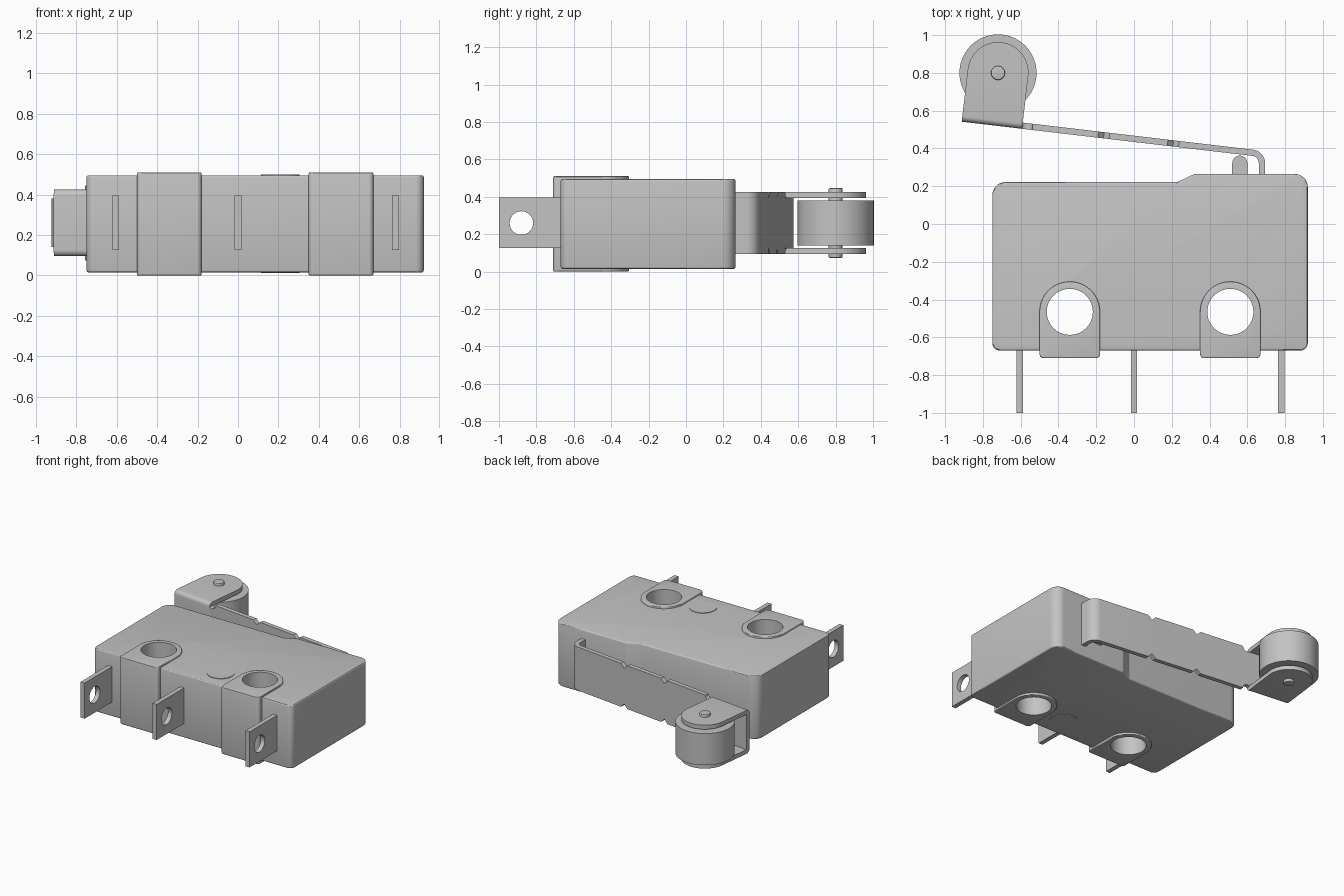
import bpy, bmesh, math
from math import sin, cos, radians, pi
from mathutils import Vector, Matrix

cube = bpy.data.objects.get("Cube")
if cube:
    bpy.data.objects.remove(cube, do_unlink=True)

grey = bpy.data.materials.new("plain_grey")
grey.use_nodes = True
COLOUR = (0.55, 0.55, 0.55, 1)
grey.diffuse_color = COLOUR
grey.node_tree.nodes["Principled BSDF"].inputs["Base Color"].default_value = COLOUR

MID = 0.255          # middle height of the whole switch
parts = []


def rounded(corners, steps=10):
    """Outline from (x, y, radius) corners, each filleted."""
    out, n = [], len(corners)
    for i, (x, y, r) in enumerate(corners):
        p = Vector((x, y, 0))
        if r == 0:
            out.append((x, y))
            continue
        a = (Vector((*corners[i - 1][:2], 0)) - p).normalized()
        b = (Vector((*corners[(i + 1) % n][:2], 0)) - p).normalized()
        half = a.angle(b) / 2
        centre = p + (a + b).normalized() * r / sin(half)
        start = (p + a * r / math.tan(half) - centre).normalized()
        end = (p + b * r / math.tan(half) - centre).normalized()
        for k in range(steps + 1):
            q = centre + start.slerp(end, k / steps) * r
            out.append((q.x, q.y))
    return out


def circle(x, y, r, n=48):
    return [(x + r * cos(2 * pi * k / n), y + r * sin(2 * pi * k / n)) for k in range(n)]


def prism(name, outline, half_height, matrix=None, keep=True):
    """Extrude an outline evenly above and below z = 0, then place it."""
    bm = bmesh.new()
    bm.faces.new([bm.verts.new((x, y, -half_height)) for x, y in outline])
    bmesh.ops.remove_doubles(bm, verts=bm.verts, dist=0.0005)
    ext = bmesh.ops.extrude_face_region(bm, geom=bm.faces[:])
    top = [v for v in ext["geom"] if isinstance(v, bmesh.types.BMVert)]
    bmesh.ops.translate(bm, verts=top, vec=(0, 0, 2 * half_height))
    bmesh.ops.recalc_face_normals(bm, faces=bm.faces)
    bm.transform(matrix or Matrix.Translation((0, 0, MID)))
    mesh = bpy.data.meshes.new(name)
    bm.to_mesh(mesh)
    bm.free()
    ob = bpy.data.objects.new(name, mesh)
    bpy.context.collection.objects.link(ob)
    mesh.materials.append(grey)
    if keep:
        parts.append(ob)
    return ob


def apply(ob, mod):
    bpy.context.view_layer.objects.active = ob
    bpy.ops.object.modifier_apply(modifier=mod.name)


def cut(ob, cutter):
    mod = ob.modifiers.new("cut", "BOOLEAN")
    mod.operation, mod.solver, mod.object = "DIFFERENCE", "EXACT", cutter
    apply(ob, mod)
    bpy.data.objects.remove(cutter, do_unlink=True)


def soften(ob, width):
    mod = ob.modifiers.new("soften", "BEVEL")
    mod.width, mod.segments = width, 3
    mod.limit_method, mod.angle_limit = "ANGLE", radians(40)
    apply(ob, mod)


# Housing with a stepped back edge
body = prism("housing", rounded([
    (-0.75, -0.67, 0.04), (0.92, -0.67, 0.04), (0.92, 0.265, 0.07),
    (0.32, 0.265, 0.03), (0.23, 0.222, 0.03), (-0.75, 0.222, 0.07)]), 0.24)
soften(body, 0.01)

# Mounting bosses with through holes
for side, x in (("right", -0.34), ("left", 0.51)):
    boss = prism(side + "_mounting_boss", rounded([
        (x - 0.16, -0.71, 0.022), (x + 0.16, -0.71, 0.022),
        (x + 0.16, -0.305, 0.1599), (x - 0.16, -0.305, 0.1599)], 16), 0.255)
    soften(boss, 0.006)
    for ob in (body, boss):
        cut(ob, prism("hole_cutter", circle(x, -0.465, 0.122), 0.4, keep=False))

# Round mark showing on both broad faces
prism("round_mark", circle(0.21, -0.505, 0.095), 0.244)

# Three blade terminals, each with an eye
sideways = Matrix.Rotation(pi / 2, 4, "Y")
for name, x in (("right", -0.605), ("middle", 0.0), ("left", 0.78)):
    place = Matrix.Translation((x, 0, MID + 0.005)) @ sideways
    blade = prism(name + "_terminal", [
        (-0.135, -1), (0.135, -1), (0.135, -0.6), (-0.135, -0.6)], 0.017, place)
    cut(blade, prism("eye_cutter", circle(0, -0.88, 0.063, 32), 0.1, place, False))

# Plunger
prism("plunger", rounded([(0.52, 0.2, 0), (0.60, 0.2, 0),
                          (0.60, 0.362, 0.0399), (0.52, 0.362, 0.0399)]), 0.1)

# Frame of the tilted lever, centred on the roller axis
TILT = radians(-6.7)
LEVER_MID = MID + 0.005
frame = Matrix.Translation((-0.72, 0.80, LEVER_MID)) @ Matrix.Rotation(TILT, 4, "Z")
T, BASE, HALF, EAR = 0.033, -0.279, 0.165, 0.161

# Lever strip: straight run, bend, short leg into the housing
centre = Vector((0.622, 0.3225))
start = frame @ Vector((EAR - 0.002, BASE + T / 2, 0))
across = Vector((sin(TILT), -cos(TILT)))
outer, inner = [], []
for s, line in ((-1, outer), (1, inner)):
    p = Vector((start.x, start.y)) + across * s * T / 2
    line.append((p.x, p.y))
    for k in range(11):
        a = (pi / 2 + TILT) * (1 - k / 10)
        r = 0.055 - s * T / 2
        line.append((centre.x + r * cos(a), centre.y + r * sin(a)))
    line.append((centre.x + 0.055 - s * T / 2, 0.25))
lever = prism("lever", outer + inner[::-1], HALF, Matrix.Translation((0, 0, LEVER_MID)))

# Edge notches and relief slots, mirrored on both lever edges
for s in (-1, 1):
    for u, shape in ((0.595, circle(0, 0, 0.03, 4)), (0.965, circle(0, 0, 0.03, 4)),
                     (EAR + 0.02, circle(0, 0, 0.034, 24))):
        place = frame @ Matrix.Translation((u, BASE, s * HALF)) @ Matrix.Rotation(pi / 2, 4, "X")
        cut(lever, prism("notch_cutter", shape, 0.1, place, False))

# Roller bracket: folded base with two round-ended ears
bracket = prism("roller_bracket", rounded([
    (-EAR, BASE, 0), (EAR, BASE, 0), (EAR, 0.163, 0.1609), (-EAR, 0.163, 0.1609)], 16),
    HALF, Matrix.Identity(4))
bm = bmesh.new()
bm.from_mesh(bracket.data)
folds = [e for e in bm.edges
         if all(v.co.y < BASE + 0.01 for v in e.verts)
         and abs(e.verts[0].co.z - e.verts[1].co.z) < 0.01]
bmesh.ops.bevel(bm, geom=folds, offset=0.03, segments=6, profile=0.5, affect="EDGES")
bm.to_mesh(bracket.data)
bm.free()
cut(bracket, prism("bracket_cutter", [
    (-0.4, BASE + T), (0.4, BASE + T), (0.4, 0.4), (-0.4, 0.4)],
    HALF - 0.032, Matrix.Identity(4), False))
bracket.data.transform(frame)

# Roller and its pin
axis = Matrix.Translation((-0.72, 0.80, LEVER_MID))
prism("roller", circle(0, 0, 0.204, 64), 0.12, axis)
pin = prism("roller_pin", circle(0, 0, 0.037, 32), 0.186, axis)
soften(pin, 0.005)

# Smooth curved walls, keep edges crisp
for ob in bpy.context.view_layer.objects:
    ob.select_set(ob in parts)
bpy.context.view_layer.objects.active = body
bpy.ops.object.shade_smooth_by_angle(angle=radians(30))
